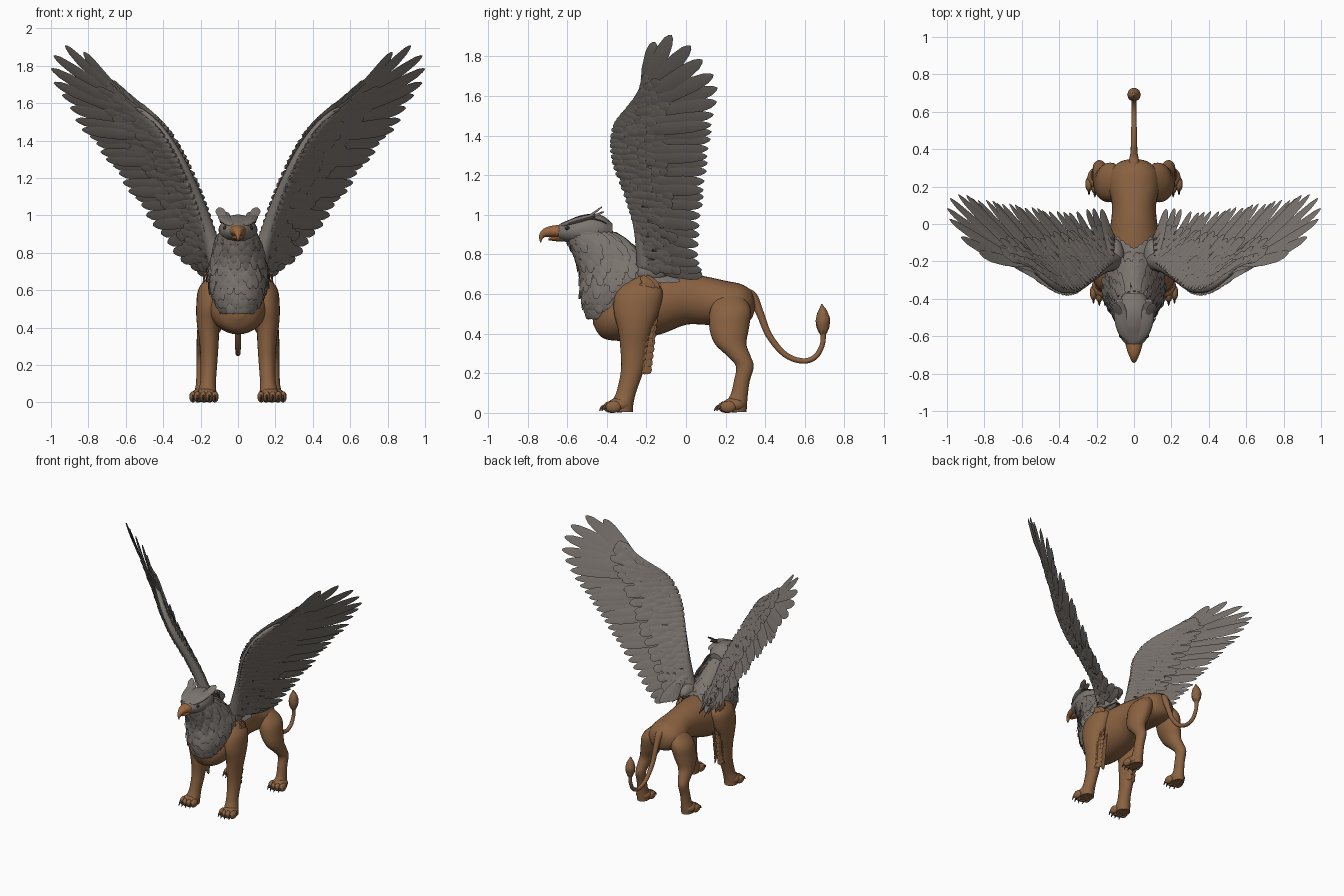
import bpy, bmesh, math, random
from mathutils import Vector as V

random.seed(4)
X, Y, Z = V((1, 0, 0)), V((0, 1, 0)), V((0, 0, 1))


def material(name, rgb):
    m = bpy.data.materials.new(name)
    m.diffuse_color = (*rgb, 1)
    return m


GREY = material("feather grey", (0.20, 0.178, 0.16))
BROWN = material("hide brown", (0.255, 0.122, 0.053))
BEAK = material("beak orange", (0.33, 0.14, 0.05))
CLAW = material("claw dark brown", (0.09, 0.06, 0.04))
EYE = material("eye dark", (0.04, 0.03, 0.02))


def spline(pts, t):
    """Catmull-Rom sample of tuples of any length, t in 0..1"""
    n = len(pts) - 1
    f = max(0, min(1, t)) * n
    i = min(int(f), n - 1)
    f -= i
    p = [pts[max(0, min(n, i + k))] for k in (-1, 0, 1, 2)]
    return [0.5 * (2 * b + (c - a) * f + (2 * a - 5 * b + 4 * c - d) * f * f
                   + (3 * b - a - 3 * c + d) * f ** 3) for a, b, c, d in zip(*p)]


def bridge(bm, rings):
    for r, s in zip(rings, rings[1:]):
        for k in range(len(r)):
            j = (k + 1) % len(r)
            bm.faces.new((r[k], r[j], s[j], s[k]))
    bm.faces.new(rings[0])
    bm.faces.new(rings[-1])


def loft(bm, pts, axis=None, seg=24, per=5):
    """Elliptical rings (x, y, z, half width, half depth) swept along a path"""
    n = (len(pts) - 1) * per
    rings = []
    for i in range(n + 1):
        s = spline(pts, i / n)
        c, a, b = V(s[:3]), max(s[3], .002), max(s[4], .002)
        tan = V(spline(pts, (i + .3) / n)[:3]) - V(spline(pts, (i - .3) / n)[:3])
        v = axis or tan.cross(X).normalized()
        rings.append([bm.verts.new(c + X * a * math.cos(k * math.tau / seg)
                                   + v * b * math.sin(k * math.tau / seg)) for k in range(seg)])
    bridge(bm, rings)


def feather(bm, p, q, n, w, th=.008, bow=0):
    """Thin ridged blade from p to q lying across normal n"""
    d = q - p
    side = d.cross(n).normalized()
    n = side.cross(d).normalized()
    rings = []
    for s, k in ((0, .45), (.25, .8), (.5, 1), (.78, .97), (.92, .7), (.98, .35), (1, .08)):
        c = p + d * s + n * bow * 4 * s * (1 - s)
        h = th * (1 - .7 * s) / 2
        rings.append([bm.verts.new(c + o) for o in
                      (side * k * w / 2, n * h, -side * k * w / 2, -n * h)])
    bridge(bm, rings)


def ball(bm, c, r):
    vs = bmesh.ops.create_uvsphere(bm, u_segments=16, v_segments=10, radius=1)["verts"]
    for v in vs:
        v.co = V((c[i] + v.co[i] * r[i] for i in range(3)))


def finish(name, bm, mat, mirror=False):
    bmesh.ops.recalc_face_normals(bm, faces=bm.faces)
    me = bpy.data.meshes.new(name)
    bm.to_mesh(me)
    bm.free()
    me.materials.append(mat)
    me.shade_smooth()
    me.set_sharp_from_angle(angle=math.radians(45))
    ob = bpy.data.objects.new(name, me)
    bpy.context.collection.objects.link(ob)
    if mirror:
        ob.modifiers.new("mirror", "MIRROR").use_mirror_merge = False
    return ob


# Torso
bm = bmesh.new()
loft(bm, [(0, y, z, a, b) for y, z, a, b in (
    (-.47, .49, .03, .04), (-.43, .485, .10, .10), (-.36, .50, .145, .135), (-.25, .54, .165, .17),
    (-.12, .555, .15, .155), (0, .575, .125, .13), (.1, .567, .118, .122), (.2, .555, .135, .112),
    (.28, .55, .125, .1), (.33, .545, .08, .07), (.348, .545, .02, .02))], Z, 32)
finish("torso", bm, BROWN)

# Legs with paws
FRONT = [(.10, -.23, .70, .02, .04), (.137, -.235, .62, .068, .115), (.155, -.25, .52, .068, .115),
         (.16, -.258, .42, .06, .085), (.155, -.262, .33, .052, .07), (.155, -.27, .22, .045, .058),
         (.16, -.3, .11, .042, .05), (.166, -.32, .05, .05, .055), (.168, -.32, .004, .047, .052)]
HIND = [(.07, .22, .62, .02, .04), (.12, .225, .53, .07, .1), (.143, .218, .43, .07, .1),
        (.165, .225, .35, .055, .08), (.178, .265, .29, .043, .06), (.185, .297, .235, .036, .045),
        (.188, .282, .16, .034, .04), (.19, .268, .09, .036, .044), (.192, .25, .04, .045, .058),
        (.192, .25, .004, .043, .056)]
claws = bmesh.new()
for name, path, px, py in (("front_legs", FRONT, .17, -.36), ("hind_legs", HIND, .194, .22)):
    bm = bmesh.new()
    loft(bm, path, Y)
    ball(bm, (px, py + .025, .04), (.056, .06, .038))
    for k in (-1.5, -.5, .5, 1.5):
        tx, ty = px + k * .031, py - .025 + abs(k) * .012
        ball(bm, (tx, ty, .03), (.02, .04, .03))
        loft(claws, [(tx, ty - .025, .035, .008, .01), (tx, ty - .045, .028, .006, .008),
                     (tx, ty - .058, .01, .002, .002)], None, 8, 3)
    finish(name, bm, BROWN, True)
finish("claws", claws, CLAW, True)

# Feather fringe behind the forelegs
bm = bmesh.new()
for col, x in enumerate((.12, .155, .185, .2)):
    for i in range(13):
        f = i / 12
        z = .69 - f * .42
        y = -.16 - .05 * f - (0, 0, .012, .035)[col]
        xx = x - .03 * f * (col > 1) - .025 * max(0, 1 - f * 3)
        feather(bm, V((xx, y - .03, z)), V((xx + .004, y + .03, z - .07)),
                V(((-.5, .3, 1, 1)[col], .15, .05)), .05, .016, .005)
finish("leg_fringe", bm, BROWN, True)

# Tail and tuft
bm = bmesh.new()
loft(bm, [(0, y, z, r, r) for y, z, r in (
    (.29, .60, .035), (.335, .585, .028), (.375, .50, .02), (.42, .39, .017), (.5, .295, .015),
    (.59, .262, .014), (.655, .285, .014), (.69, .35, .013), (.692, .42, .014))], None, 14)
finish("tail", bm, BROWN)
bm = bmesh.new()
loft(bm, [(0, y, z, r, r) for y, z, r in (
    (.692, .39, .012), (.692, .43, .028), (.693, .47, .035), (.69, .51, .022), (.686, .55, .003))], None, 16)
for k in range(8):
    o = V((math.cos(k * math.tau / 8), math.sin(k * math.tau / 8), 0))
    feather(bm, V((0, .692, .40)) + o * .013, V((0, .69, .53)) + o * .012, o, .026, .012, .02)
finish("tail_tuft", bm, BROWN)

# Neck with overlapping feathers
NECK = [(0, y, z, a, b) for z, y, a, b in (
    (.48, -.42, .05, .035), (.53, -.41, .10, .095), (.6, -.365, .14, .155), (.68, -.335, .15, .185),
    (.76, -.36, .13, .17), (.84, -.425, .108, .145), (.9, -.475, .095, .125), (.96, -.5, .07, .09))]
bm = bmesh.new()
loft(bm, NECK, Y, 32)


def skin(t, ang):
    s = spline(NECK, t)
    n = V((math.cos(ang) / s[3], math.sin(ang) / s[4], 0)).normalized()
    return V((s[3] * math.cos(ang), s[1] + s[4] * math.sin(ang), s[2])), n


for row in range(13):
    t = .16 + row * .06
    num = 24
    for k in range(num):
        ang = (k + .5 * (row % 2)) * math.tau / num + random.uniform(-.06, .06)
        (p, n), (q, m) = skin(t, ang), skin(t - .16, ang)
        if row < 2:
            q = p - Z * .065 - n * .03
        feather(bm, p + n * .002, q + m * random.uniform(.012, .026), n, .042, .012, .004)
finish("neck_feathers", bm, GREY)

# Mantle feathers over the shoulders
bm = bmesh.new()
for i, y in enumerate((-.37, -.32, -.27, -.22)):
    for k in range(6):
        x = .012 + k * .024
        z = .545 + .165 * math.sqrt(max(0, 1 - (x / .18) ** 2)) + .012
        feather(bm, V((x, y, z + .012)), V((x * 1.05, y + .085 + x * .8, z - .002)),
                V((x, 0, .16)), .045, .012, .004)
ball(bm, (.1, -.18, .715), (.05, .1, .06))
finish("mantle", bm, GREY, True)

# Head, brows and ear tufts
bm = bmesh.new()
loft(bm, [(0, y, z, a, b) for y, z, a, b in (
    (-.37, .915, .05, .04), (-.42, .925, .085, .07), (-.48, .925, .1, .08), (-.54, .92, .096, .075),
    (-.59, .917, .08, .058), (-.63, .915, .056, .043), (-.65, .913, .035, .03))], Z)
finish("head", bm, GREY)
bm = bmesh.new()
loft(bm, [(.02, -.63, .945, .02, .01), (.045, -.59, .96, .035, .014),
          (.06, -.53, .978, .042, .016), (.075, -.46, .997, .033, .01)], Z, 14)
feather(bm, V((.07, -.51, .975)), V((.105, -.425, 1.04)), V((.3, -.4, 1)), .05, .02)
feather(bm, V((.055, -.5, .98)), V((.08, -.415, 1.015)), V((.3, -.4, 1)), .05, .02)
for k in range(5):
    feather(bm, V((.012 + k * .016, -.53, .985 - k * .002)), V((.012 + k * .018, -.40, .955)), Z, .034, .012, .014)
    feather(bm, V((.082 - k * .001, -.56, .93 - k * .02)), V((.1, -.44, .92 - k * .022)), X, .032, .012, .008)
finish("brows_and_ears", bm, GREY, True)
bm = bmesh.new()
ball(bm, (.069, -.598, .933), (.011, .013, .01))
finish("eyes", bm, EYE, True)

# Hooked beak
bm = bmesh.new()
loft(bm, [(0, y, z, a, b) for y, z, a, b in (
    (-.61, .915, .052, .034), (-.65, .917, .044, .032), (-.69, .915, .032, .027), (-.718, .905, .02, .02),
    (-.732, .885, .011, .011), (-.734, .86, .002, .002))], None, 18)
loft(bm, [(0, -.6, .885, .038, .018), (0, -.65, .88, .03, .014), (0, -.695, .878, .012, .006)], Z, 14)
finish("beak", bm, BEAK)

# Wings: leading edge, feather tips and the common plane normal
LEAD = [(.11, -.2, .74), (.165, -.225, .93), (.23, -.275, 1.11), (.31, -.335, 1.29),
        (.40, -.335, 1.44), (.495, -.275, 1.54), (.57, -.215, 1.585)]
TIPS = [(.22, .08, .69), (.30, .07, .76), (.38, .06, .85), (.45, .07, .95), (.52, .08, 1.05),
        (.58, .09, 1.13), (.64, .1, 1.22), (.70, .11, 1.3), (.76, .12, 1.38), (.83, .13, 1.46),
        (.90, .15, 1.57), (.98, .14, 1.71), (.99, .02, 1.85), (.92, -.07, 1.91), (.83, -.16, 1.87)]
N = V((-.68, .56, .46)).normalized()
bm = bmesh.new()
loft(bm, [(*p, r, r) for p, r in zip(LEAD, (.05, .04, .034, .03, .026, .02, .01))], None, 14)
finish("wing_arm", bm, GREY, True)

bm = bmesh.new()
for i in [k / 2 for k in range(20)] + [10, 10.5, 11, 11.5, 12, 13, 14]:
    p, q = V(spline(LEAD, i / 14)), V(spline(TIPS, i / 14))
    lift = N * (.006 if int(i * 2) % 4 < 2 else -.006)
    feather(bm, p + lift, q + lift, N, .08 if i > 9.6 else .068, .014, -.012)
# short feathers closing the gap between wing root and back
for k in range(5):
    feather(bm, V((.115, -.2 + k * .03, .84 - k * .01)), V((.17 - k * .008, .08 - k * .025, .70 - k * .004)), N, .07, .014)
finish("flight_feathers", bm, GREY, True)

# Covert rows on both faces of the wing
bm = bmesh.new()
for s in (1, -1):
    for reach, num, w, off in ((.68, 22, .06, .01), (.54, 26, .055, .016), (.42, 29, .05, .021),
                               (.31, 32, .046, .026), (.2, 34, .044, .03), (.11, 34, .042, .033)):
        for k in range(num):
            u = (k + .5 + random.uniform(-.25, .25)) / num
            p, q = V(spline(LEAD, u)), V(spline(TIPS, u))
            f = reach * (1 - .35 * u) + random.uniform(-.025, .025)
            a, b = p.lerp(q, max(-.05, f - .26)), p.lerp(q, f)
            a, b = a + N * s * off * (1.1 - .5 * u), b + N * s * (off * .8 + random.uniform(.002, .011))
            feather(bm, a, b, N * s, w, .013, .004)
finish("covert_feathers", bm, GREY, True)
